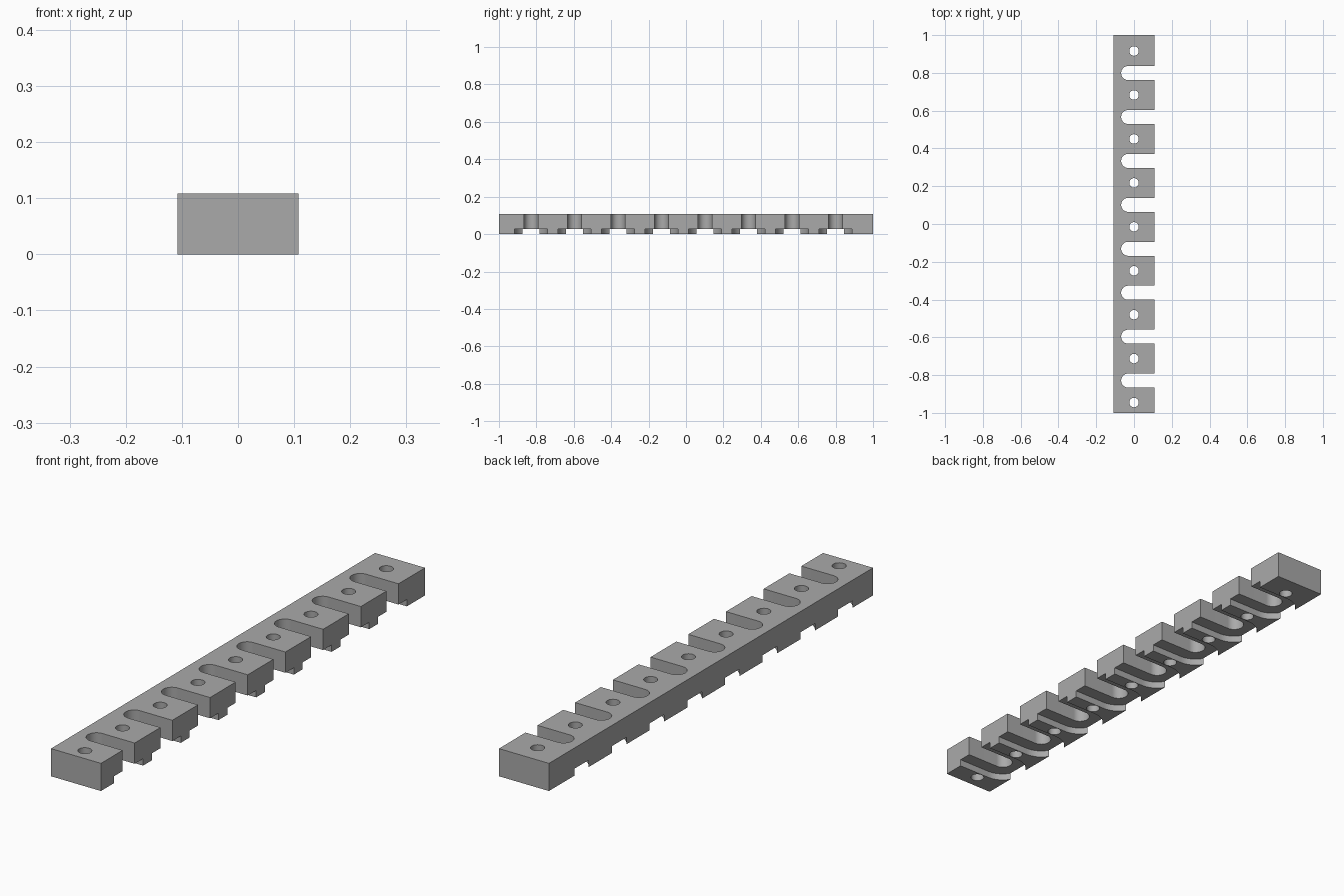
import bpy
import bmesh
from math import pi, sin, cos, radians

cube = bpy.data.objects.get("Cube")
if cube:
    bpy.data.objects.remove(cube, do_unlink=True)

HALF_WIDTH, HEIGHT = 0.108, 0.108
SLOTS, PITCH, FIRST_SLOT = 8, 0.2326, -0.829
SLOT_RADIUS, RECESS_RADIUS, HOLE_RADIUS = 0.037, 0.089, 0.025
SLOT_X = -0.031          # centre of the rounded slot ends
RECESS_DEPTH = 0.027
OVER = 0.05              # how far cutters reach past the bar

grey = bpy.data.materials.new("grey")
grey.use_nodes = True
grey.diffuse_color = (0.4, 0.4, 0.4, 1)
grey.node_tree.nodes["Principled BSDF"].inputs["Base Color"].default_value = (0.4, 0.4, 0.4, 1)


def slot_outline(y, radius, steps=32):
    """U shape: open at the left side of the bar, round at the other end."""
    end = HALF_WIDTH + OVER
    arc = [(SLOT_X + radius * cos(a), y + radius * sin(a))
           for a in (pi / 2 + pi * i / steps for i in range(steps + 1))]
    return [(end, y + radius)] + arc + [(end, y - radius)]


def circle_outline(y, radius, steps=32):
    return [(radius * cos(2 * pi * i / steps), y + radius * sin(2 * pi * i / steps))
            for i in range(steps)]


def prisms(name, outlines, z0, z1):
    """One object holding an upright prism for each outline."""
    bm = bmesh.new()
    for outline in outlines:
        face = bm.faces.new([bm.verts.new((x, y, z0)) for x, y in outline])
        top = bmesh.ops.extrude_face_region(bm, geom=[face])["geom"]
        moved = [v for v in top if isinstance(v, bmesh.types.BMVert)]
        bmesh.ops.translate(bm, verts=moved, vec=(0, 0, z1 - z0))
    bmesh.ops.recalc_face_normals(bm, faces=bm.faces)
    mesh = bpy.data.meshes.new(name)
    bm.to_mesh(mesh)
    bm.free()
    mesh.materials.append(grey)
    obj = bpy.data.objects.new(name, mesh)
    bpy.context.collection.objects.link(obj)
    return obj


# Solid bar
w = HALF_WIDTH
bar = prisms("slotted_bar", [[(-w, -1), (w, -1), (w, 1), (-w, 1)]], 0, HEIGHT)

# Through slots, wider recesses underneath, and screw holes between the slots
slot_ys = [FIRST_SLOT + PITCH * i for i in range(SLOTS)]
hole_ys = [FIRST_SLOT + PITCH * (i - 0.5) for i in range(SLOTS + 1)]
cutters = [
    prisms("slot_cutter", [slot_outline(y, SLOT_RADIUS) for y in slot_ys], -OVER, HEIGHT + OVER),
    prisms("recess_cutter", [slot_outline(y, RECESS_RADIUS) for y in slot_ys], -OVER, RECESS_DEPTH),
    prisms("hole_cutter", [circle_outline(y, HOLE_RADIUS) for y in hole_ys], -OVER, HEIGHT + OVER),
]

bpy.ops.object.select_all(action="DESELECT")
bpy.context.view_layer.objects.active = bar
bar.select_set(True)
for cutter in cutters:
    cutter.hide_render = True
    cut = bar.modifiers.new(cutter.name, "BOOLEAN")
    cut.operation = "DIFFERENCE"
    cut.solver = "EXACT"
    cut.object = cutter
    bpy.ops.object.modifier_apply(modifier=cut.name)
    bpy.data.objects.remove(cutter, do_unlink=True)

# Smooth round walls, crisp edges
bpy.ops.object.shade_smooth_by_angle(angle=radians(30))
